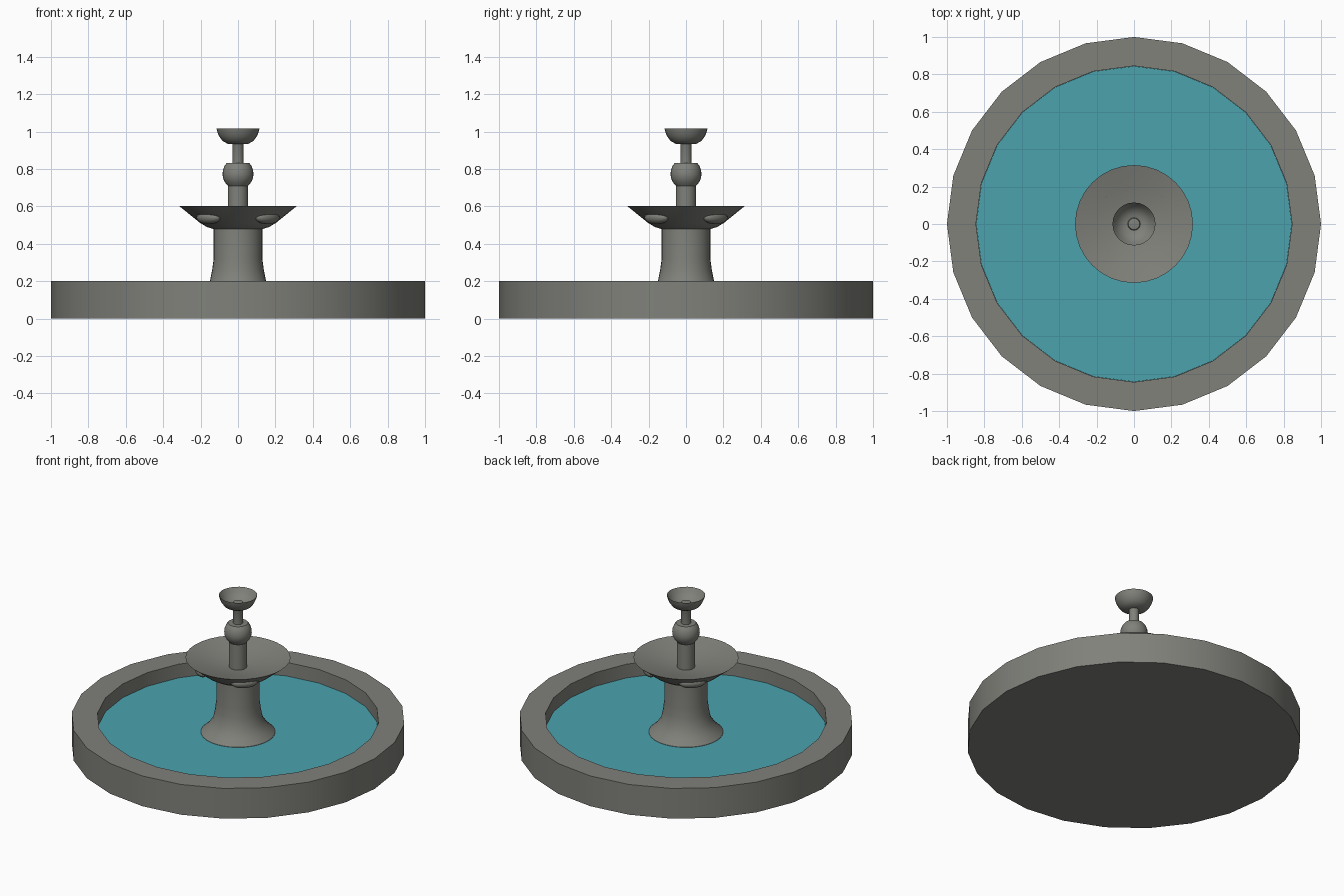
import bpy, bmesh, math
from mathutils import Matrix

if "Cube" in bpy.data.objects:
    bpy.data.objects.remove(bpy.data.objects["Cube"])


def material(name, rgb):
    m = bpy.data.materials.new(name)
    m.diffuse_color = (*rgb, 1)
    m.use_nodes = True
    m.node_tree.nodes["Principled BSDF"].inputs["Base Color"].default_value = m.diffuse_color
    return m


STONE = material("grey_stone", (0.215, 0.22, 0.195))
WATER = material("teal_water", (0.07, 0.36, 0.42))


def finish(name, bm, mat, angle=35):
    bmesh.ops.recalc_face_normals(bm, faces=bm.faces)
    me = bpy.data.meshes.new(name)
    bm.to_mesh(me)
    bm.free()
    me.materials.append(mat)
    for p in me.polygons:
        p.use_smooth = True
    me.set_sharp_from_angle(angle=math.radians(angle))
    ob = bpy.data.objects.new(name, me)
    bpy.context.collection.objects.link(ob)
    return ob


def lathe(name, profile, sides, mat):
    """Spin (radius, height) points about z; zero radius closes to a pole."""
    bm = bmesh.new()
    rings = []
    for r, z in profile:
        if r == 0:
            rings.append([bm.verts.new((0, 0, z))] * sides)
        else:
            rings.append([bm.verts.new((r * math.cos(math.tau * i / sides),
                                        r * math.sin(math.tau * i / sides), z))
                          for i in range(sides)])
    for a, b in zip(rings, rings[1:]):
        for i in range(sides):
            j = (i + 1) % sides
            quad = list(dict.fromkeys((a[i], a[j], b[j], b[i])))
            bm.faces.new(quad)
    return finish(name, bm, mat)


# Round pool with 24 sides, and the water in it
lathe("pool_basin", [(0, 0), (1, 0), (1, 0.2), (0.845, 0.2), (0.845, 0.09), (0, 0.09)], 24, STONE)
lathe("pool_water", [(0, 0.095), (0.844, 0.095), (0.844, 0.11), (0, 0.11)], 24, WATER)

# Flared pedestal rising from the water
lathe("pedestal", [(0, 0.095), (0.225, 0.095), (0.223, 0.112), (0.185, 0.148), (0.15, 0.2),
                   (0.138, 0.26), (0.13, 0.32), (0.13, 0.49), (0, 0.49)], 32, STONE)

# Wide bowl with a shallow conical dish
lathe("lower_bowl", [(0, 0.475), (0.13, 0.478), (0.165, 0.489), (0.205, 0.513), (0.315, 0.602),
                     (0.2, 0.572), (0.054, 0.543), (0, 0.543)], 32, STONE)

# Carved lobes under the bowl
bm = bmesh.new()
for k in range(4):
    mat = (Matrix.Rotation(math.radians(45 + 90 * k), 4, 'Z')
           @ Matrix.Translation((0.222, 0, 0.541))
           @ Matrix.Diagonal((0.04, 0.085, 0.036, 1)))
    bmesh.ops.create_uvsphere(bm, u_segments=16, v_segments=8, radius=1, matrix=mat)
finish("bowl_lobes", bm, STONE, 60)

# Upper column with its round knob
lathe("upper_column", [(0, 0.53), (0.054, 0.53), (0.054, 0.71), (0.069, 0.727), (0.08, 0.75),
                       (0.083, 0.772), (0.08, 0.795), (0.072, 0.816), (0.06, 0.832),
                       (0, 0.832)], 24, STONE)

# Thin stem whose tip shows inside the small bowl
lathe("stem", [(0, 0.825), (0.03, 0.825), (0.03, 0.95), (0.034, 0.958), (0.03, 0.968),
               (0, 0.972)], 16, STONE)

# Small cup on top
lathe("top_bowl", [(0, 0.932), (0.055, 0.934), (0.083, 0.95), (0.1, 0.973), (0.11, 0.995),
                   (0.115, 1.016), (0.098, 0.988), (0.078, 0.966), (0.05, 0.952),
                   (0, 0.948)], 24, STONE)
